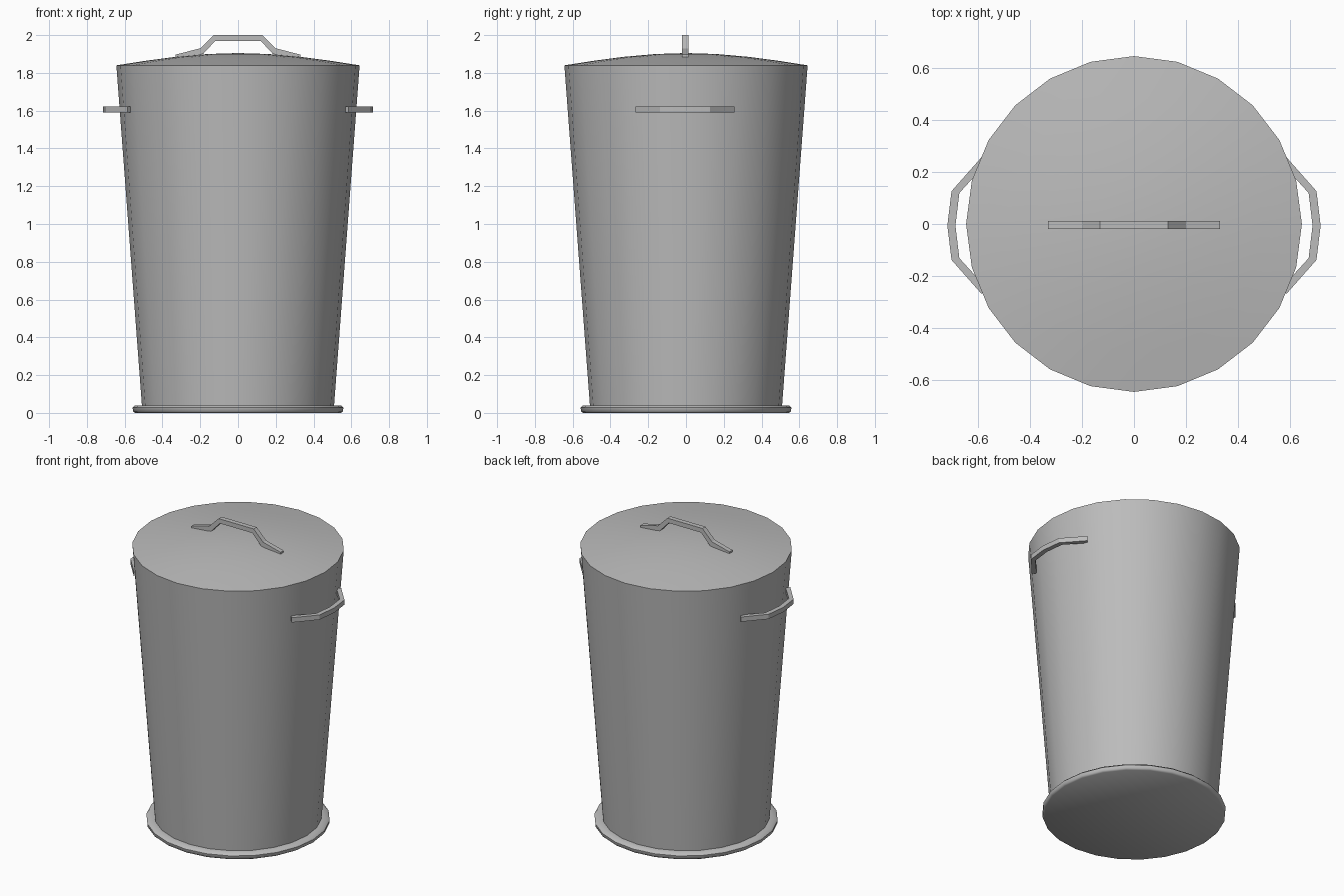
import bpy
import bmesh
import math

SIDES = 24

default = bpy.data.objects.get("Cube")
if default:
    bpy.data.objects.remove(default, do_unlink=True)

# Plain grey metal
metal = bpy.data.materials.new("grey_metal")
metal.use_nodes = True
grey = (0.5, 0.5, 0.5, 1)
metal.diffuse_color = grey
bsdf = next(n for n in metal.node_tree.nodes if n.type == 'BSDF_PRINCIPLED')
bsdf.inputs["Base Color"].default_value = grey


def finish(name, bm, smooth_angle=None):
    bmesh.ops.recalc_face_normals(bm, faces=bm.faces)
    mesh = bpy.data.meshes.new(name)
    bm.to_mesh(mesh)
    bm.free()
    mesh.materials.append(metal)
    obj = bpy.data.objects.new(name, mesh)
    bpy.context.collection.objects.link(obj)
    if smooth_angle:
        bpy.ops.object.select_all(action='DESELECT')
        obj.select_set(True)
        bpy.context.view_layer.objects.active = obj
        bpy.ops.object.shade_smooth_by_angle(angle=math.radians(smooth_angle))
    return obj


def lathe(name, profile, smooth_angle=35):
    """Spin a (radius, height) profile around the z axis."""
    bm = bmesh.new()
    verts = [bm.verts.new((r, 0, z)) for r, z in profile]
    edges = [bm.edges.new(pair) for pair in zip(verts, verts[1:])]
    bmesh.ops.spin(bm, geom=verts + edges, cent=(0, 0, 0), axis=(0, 0, 1),
                   angle=math.tau, steps=SIDES)
    bmesh.ops.remove_doubles(bm, verts=bm.verts, dist=0.0005)
    return finish(name, bm, smooth_angle)


def bent_bar(name, outer, inner, place, low, high):
    """Bar between two matching outlines, extruded from low to high."""
    bm = bmesh.new()
    rings = []
    for a, b in zip(outer, inner):
        rings.append([bm.verts.new(place(p, h)) for p, h in
                      ((a, low), (a, high), (b, high), (b, low))])
    for r, s in zip(rings, rings[1:]):
        for i in range(4):
            j = (i + 1) % 4
            bm.faces.new((r[i], r[j], s[j], s[i]))
    bm.faces.new(rings[0])
    bm.faces.new(rings[-1])
    return finish(name, bm, 20)


# Tapered body
lathe("bin_body", [(0, 0.03), (0.508, 0.03), (0.644, 1.84)])

# Rounded foot ring with a closed underside
lathe("base_ring", [(0, 0), (0.545, 0), (0.556, 0.008), (0.558, 0.028),
                    (0.545, 0.04), (0.5, 0.04)], 50)

# Shallow domed lid
lathe("lid", [(0.644, 1.84), (0.49, 1.864), (0.33, 1.885),
              (0.16, 1.9), (0, 1.905)])

# Lid handle
half_outer = [(0.33, 1.897), (0.2, 1.93), (0.13, 2.0)]
half_inner = [(0.33, 1.875), (0.185, 1.9), (0.12, 1.97)]


def mirrored(half):
    return half + [(-x, z) for x, z in reversed(half)]


bent_bar("lid_handle", mirrored(half_outer), mirrored(half_inner),
         lambda p, h: (p[0], h, p[1]), -0.02, 0.012)

# Side handles
outer = [(0.585, 0.262), (0.7, 0.132), (0.716, 0)]
inner = [(0.565, 0.24), (0.67, 0.125), (0.685, 0)]


def arched(half):
    return half + [(x, -y) for x, y in reversed(half[:-1])]


for side, name in ((1, "left_handle"), (-1, "right_handle")):
    bent_bar(name, arched(outer), arched(inner),
             lambda p, h: (side * p[0], p[1] - 0.006, h), 1.59, 1.622)
